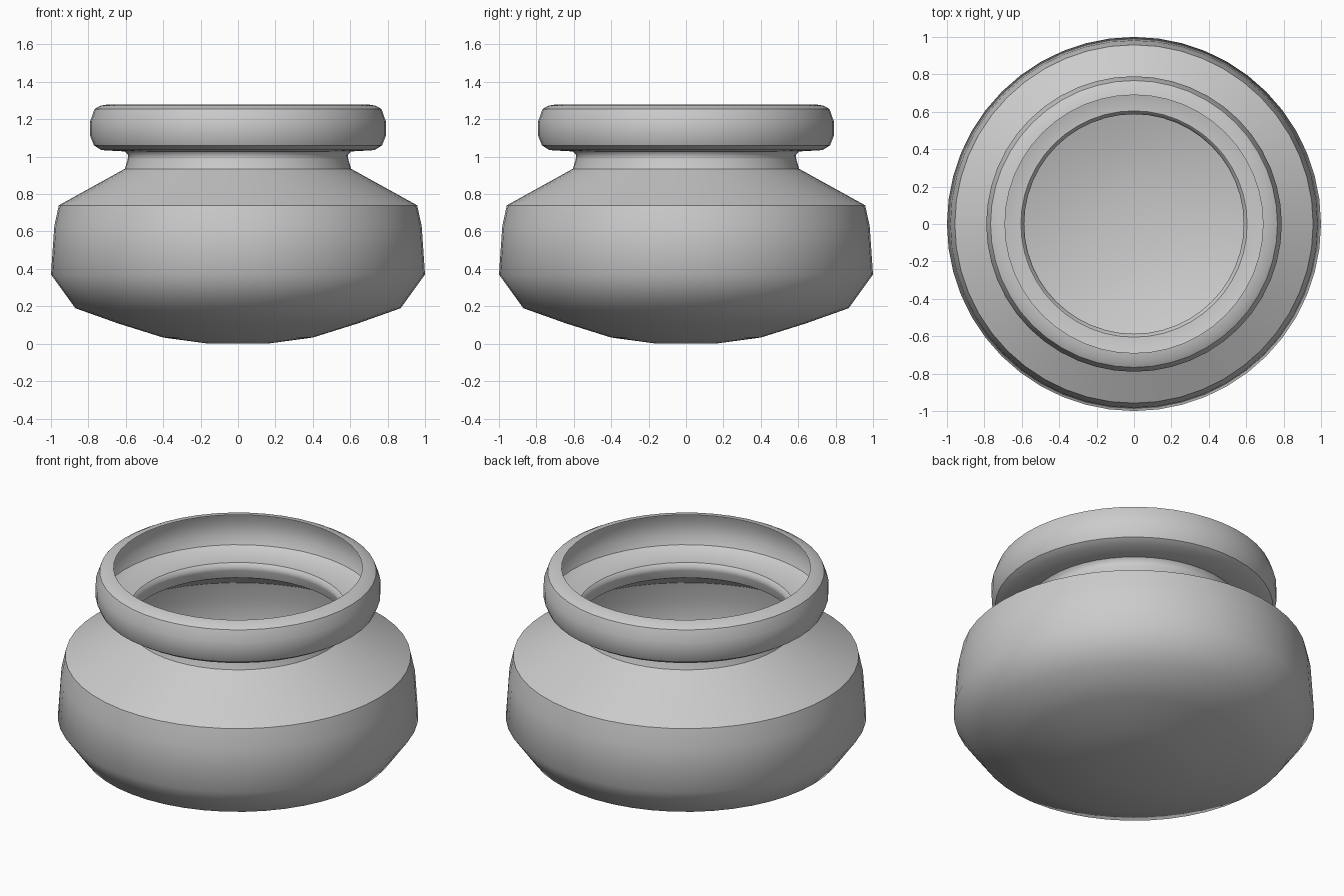
import bpy
import bmesh
import math

cube = bpy.data.objects.get("Cube")
if cube:
    bpy.data.objects.remove(cube)

SEGMENTS = 48

# Thin-walled pot profile from base to lip: radius, height, hard edge
PROFILE = [
    (0.155, 0.0, False), (0.40, 0.033, False), (0.64, 0.108, False),
    (0.87, 0.19, False), (1.0, 0.37, False), (0.982, 0.63, False),
    (0.958, 0.74, True), (0.605, 0.935, True), (0.59, 0.985, False),
    (0.587, 1.01, False), (0.605, 1.028, True), (0.73, 1.035, False),
    (0.77, 1.06, True), (0.79, 1.11, False), (0.79, 1.19, False),
    (0.767, 1.255, True), (0.735, 1.273, False), (0.69, 1.28, False),
]

clay = bpy.data.materials.new("grey_clay")
clay.use_nodes = True
GREY = (0.6, 0.6, 0.6, 1)
clay.diffuse_color = GREY
clay.node_tree.nodes["Principled BSDF"].inputs["Base Color"].default_value = GREY

# Revolve the profile
bm = bmesh.new()
rings = []
for radius, height, hard in PROFILE:
    angles = [math.tau * i / SEGMENTS for i in range(SEGMENTS)]
    rings.append([bm.verts.new((radius * math.cos(a), radius * math.sin(a), height))
                  for a in angles])
bm.faces.new(rings[0][::-1])
for low, high in zip(rings, rings[1:]):
    for i in range(SEGMENTS):
        j = (i + 1) % SEGMENTS
        bm.faces.new((low[i], low[j], high[j], high[i]))
for face in bm.faces:
    face.smooth = True

# Hard edges at the shoulder, neck and rim
for ring, (radius, height, hard) in zip(rings, PROFILE):
    for i in range(SEGMENTS):
        bm.edges.get((ring[i], ring[(i + 1) % SEGMENTS])).smooth = not hard

mesh = bpy.data.meshes.new("pot_body")
bm.to_mesh(mesh)
bm.free()
mesh.materials.append(clay)
pot = bpy.data.objects.new("pot_body", mesh)
bpy.context.collection.objects.link(pot)
